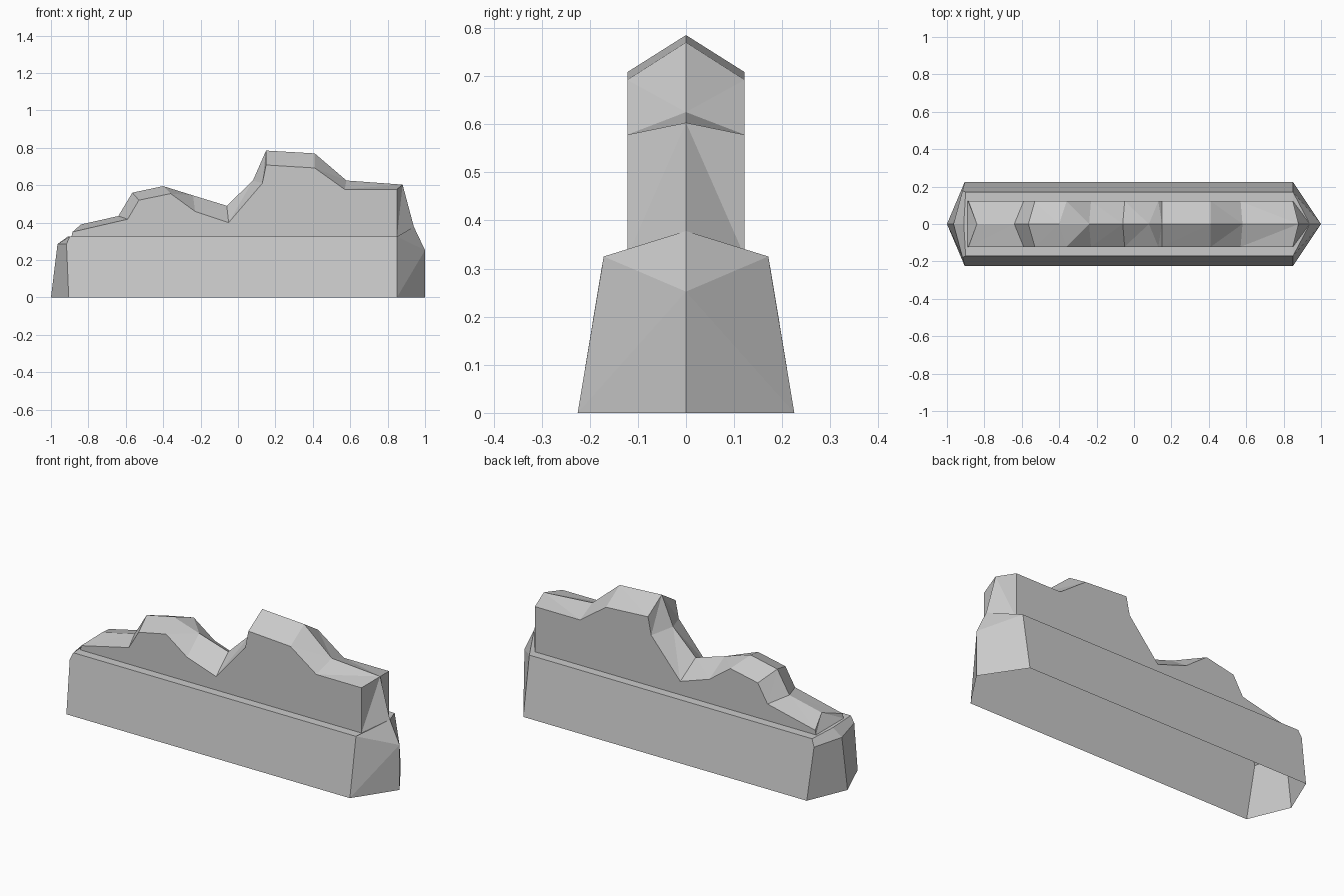
import bpy
import bmesh

cube = bpy.data.objects.get("Cube")
if cube:
    bpy.data.objects.remove(cube)

stone = bpy.data.materials.new("grey_stone")
stone.use_nodes = True
grey = (0.59, 0.59, 0.59, 1)
stone.diffuse_color = grey
stone.node_tree.nodes["Principled BSDF"].inputs["Base Color"].default_value = grey


def build_mirrored(name, half_faces):
    """Build an open shell from the outward faces of its back half, mirrored across y = 0."""
    bm = bmesh.new()
    for face in half_faces:
        bm.faces.new([bm.verts.new(p) for p in face])
        bm.faces.new([bm.verts.new((x, -y, z)) for x, y, z in reversed(face)])
    bmesh.ops.remove_doubles(bm, verts=bm.verts, dist=0.0005)
    mesh = bpy.data.meshes.new(name)
    bm.to_mesh(mesh)
    bm.free()
    mesh.materials.append(stone)
    obj = bpy.data.objects.new(name, mesh)
    bpy.context.collection.objects.link(obj)
    return obj


# Shared heights and half widths
shoulder, wall = 0.325, 0.122

# Base: tapered shell, open below, with a pointed prow at each end
foot_l, foot_r = (-0.905, 0.225, 0), (0.85, 0.225, 0)
bevel_l = (-0.917, 0.178, 0.285)
top_l, top_r = (-0.9, 0.171, shoulder), (0.85, 0.171, shoulder)
tip_l, tip_r = (-1, 0, 0), (1, 0, 0)
nose_l, nose_r = (-0.965, 0, 0.285), (1, 0, 0.252)
peak_r = (0.94, 0, 0.378)
in_l, in_r = (-0.89, wall, shoulder), (0.85, wall, shoulder)
brow_l, mid_l = (-0.91, 0, shoulder), (-0.89, 0, shoulder)
build_mirrored("base", [
    (foot_r, foot_l, bevel_l, top_l, top_r),
    (foot_l, tip_l, nose_l, bevel_l),
    (bevel_l, nose_l, brow_l, top_l),
    (top_l, brow_l, mid_l, in_l),
    (top_r, top_l, in_l, in_r),
    (tip_r, foot_r, nose_r),
    (foot_r, top_r, nose_r),
    (nose_r, top_r, peak_r),
    (top_r, in_r, peak_r),
])

# Crest: ridge line and eave line as (x, z) profiles, joined by triangular roof facets
ridge = [(-0.84, 0.39), (-0.64, 0.435), (-0.565, 0.56), (-0.4, 0.595),
         (-0.24, 0.545), (-0.06, 0.49), (0.08, 0.625), (0.15, 0.785),
         (0.41, 0.77), (0.58, 0.625), (0.88, 0.603)]
eave = [(-0.885, 0.35), (-0.59, 0.418), (-0.53, 0.52), (-0.36, 0.555),
        (-0.23, 0.46), (-0.05, 0.4), (0.13, 0.61), (0.15, 0.708),
        (0.41, 0.692), (0.57, 0.578), (0.85, 0.578)]
ridge = [(x, 0, z) for x, z in ridge]
eave = [(x, wall, z) for x, z in eave]
faces = []
for i in range(len(ridge) - 1):
    faces += [(eave[i], ridge[i], ridge[i + 1]), (eave[i], ridge[i + 1], eave[i + 1])]
faces += [
    [in_r, in_l] + eave,
    (in_r, eave[-1], ridge[-1]),
    (in_r, ridge[-1], peak_r),
    (in_l, ridge[0], eave[0]),
    (in_l, mid_l, ridge[0]),
]
build_mirrored("crest", faces)
